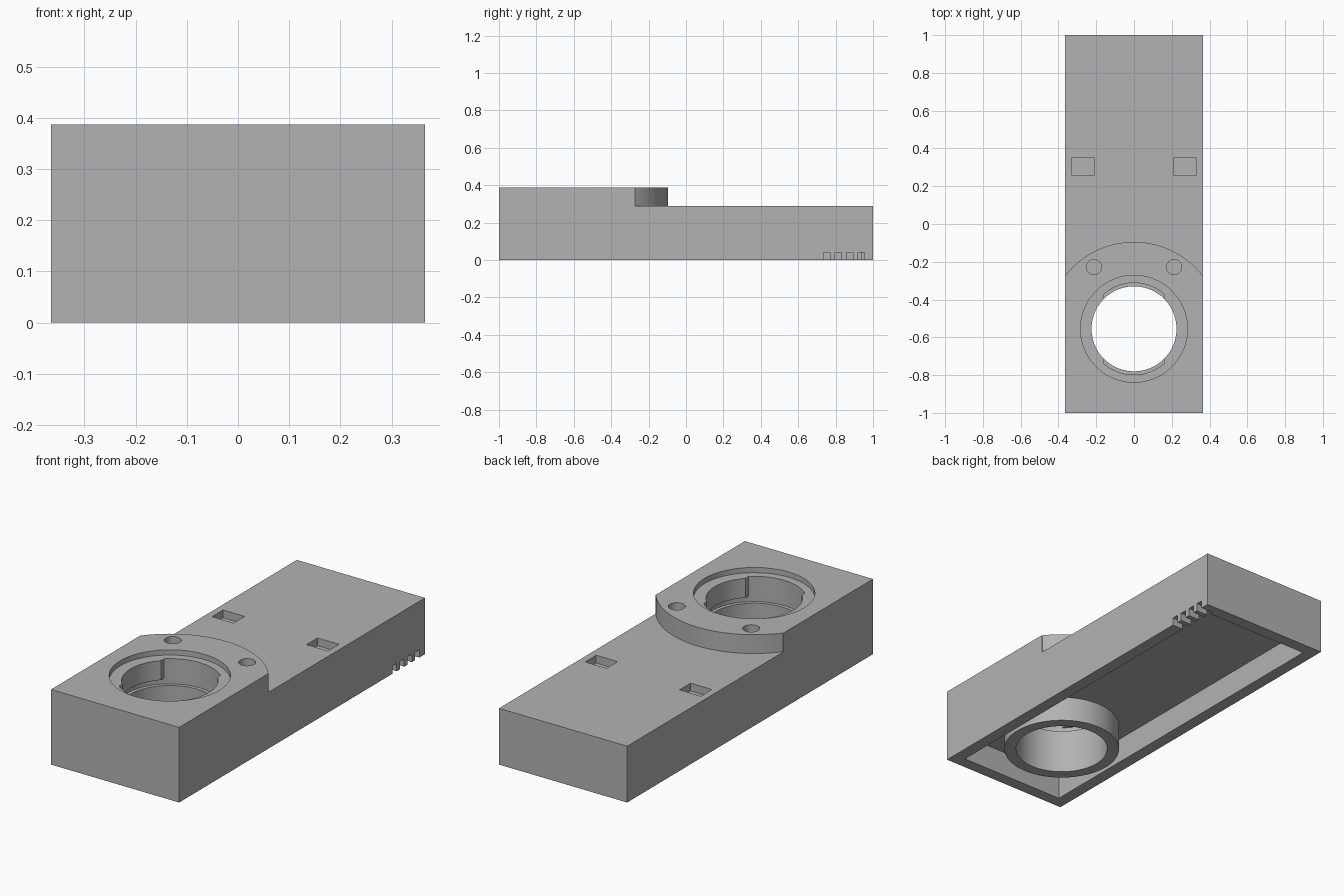
import bpy
import bmesh
from math import sin, cos, pi, radians

BORE_Y = -0.555      # centre of the round socket
HALF_W = 0.365
TOP, DECK = 0.387, 0.29

cube = bpy.data.objects.get("Cube")
if cube:
    bpy.data.objects.remove(cube, do_unlink=True)

grey = bpy.data.materials.new("plain grey")
grey.use_nodes = True
grey.diffuse_color = (0.45, 0.45, 0.45, 1)
grey.node_tree.nodes["Principled BSDF"].inputs["Base Color"].default_value = (0.45, 0.45, 0.45, 1)


def prism(name, outline, z0, z1):
    """Extrude a counter-clockwise outline from z0 to z1."""
    bm = bmesh.new()
    low = [bm.verts.new((x, y, z0)) for x, y in outline]
    high = [bm.verts.new((x, y, z1)) for x, y in outline]
    bm.faces.new(low[::-1])
    bm.faces.new(high)
    n = len(outline)
    for i in range(n):
        j = (i + 1) % n
        bm.faces.new((low[i], low[j], high[j], high[i]))
    mesh = bpy.data.meshes.new(name)
    bm.to_mesh(mesh)
    bm.free()
    obj = bpy.data.objects.new(name, mesh)
    bpy.context.collection.objects.link(obj)
    mesh.materials.append(grey)
    return obj


def rect(x0, x1, y0, y1):
    return [(x0, y0), (x1, y0), (x1, y1), (x0, y1)]


def arc(cx, cy, r, a0, a1, steps):
    angles = [radians(a0 + (a1 - a0) * i / steps) for i in range(steps + 1)]
    return [(cx + r * cos(a), cy + r * sin(a)) for a in angles]


def circle(cx, cy, r, steps=96):
    return arc(cx, cy, r, 0, 360, steps)[:-1]


def cut(target, cutter):
    """Subtract the cutter and discard it."""
    mod = target.modifiers.new("cut", 'BOOLEAN')
    mod.operation = 'DIFFERENCE'
    mod.solver = 'EXACT'
    mod.object = cutter
    bpy.context.view_layer.objects.active = target
    bpy.ops.object.modifier_apply(modifier=mod.name)
    bpy.data.objects.remove(cutter, do_unlink=True)


housing = prism("housing", rect(-HALF_W, HALF_W, -1, 1), 0, TOP)

# Lower deck behind the curved step
step = arc(0, BORE_Y, 0.46, 142, 38, 64)
step = [(-0.5, step[0][1])] + step + [(0.5, step[-1][1]), (0.5, 1.2), (-0.5, 1.2)]
cut(housing, prism("step_cutter", step, DECK, 0.6))

# Hollow underside that leaves the socket tube standing
cavity = prism("cavity_cutter", rect(-0.302, 0.302, -0.937, 0.937), -0.1, 0.13)
cut(cavity, prism("tube_core", circle(0, BORE_Y, 0.283), -0.2, 0.3))
cut(housing, cavity)

# Socket: through bore, shallow rim recess and hidden locking groove
for name, r, z0, z1 in (("bore", 0.225, -0.1, 0.6),
                        ("rim_recess", 0.283, 0.36, 0.6),
                        ("locking_groove", 0.243, 0.23, 0.26)):
    cut(housing, prism(name, circle(0, BORE_Y, r), z0, z1))

# Two entry slots in the socket wall
for turn in (0, 180):
    slot = arc(0, BORE_Y, 0.243, 48.8 + turn, 131.2 + turn, 32)
    slot += [(slot[-1][0], BORE_Y), (slot[0][0], BORE_Y)]
    cut(housing, prism("entry_slot", slot, 0.23, 0.5))

# Screw holes and rectangular pockets on both sides
for side in (-1, 1):
    cut(housing, prism("screw_hole", circle(side * 0.212, -0.228, 0.04, 40), 0.28, 0.6))
    x = side * 0.269
    cut(housing, prism("pocket", rect(x - 0.061, x + 0.061, 0.26, 0.35), 0.25, 0.6))

# Row of vent notches through the left wall
for i in range(4):
    y = 0.752 + 0.0615 * i
    cut(housing, prism("vent_notch", rect(0.295, 0.5, y - 0.018, y + 0.018), -0.1, 0.04))

bpy.ops.object.select_all(action='DESELECT')
housing.select_set(True)
bpy.context.view_layer.objects.active = housing
bpy.ops.object.shade_smooth_by_angle(angle=radians(30))
